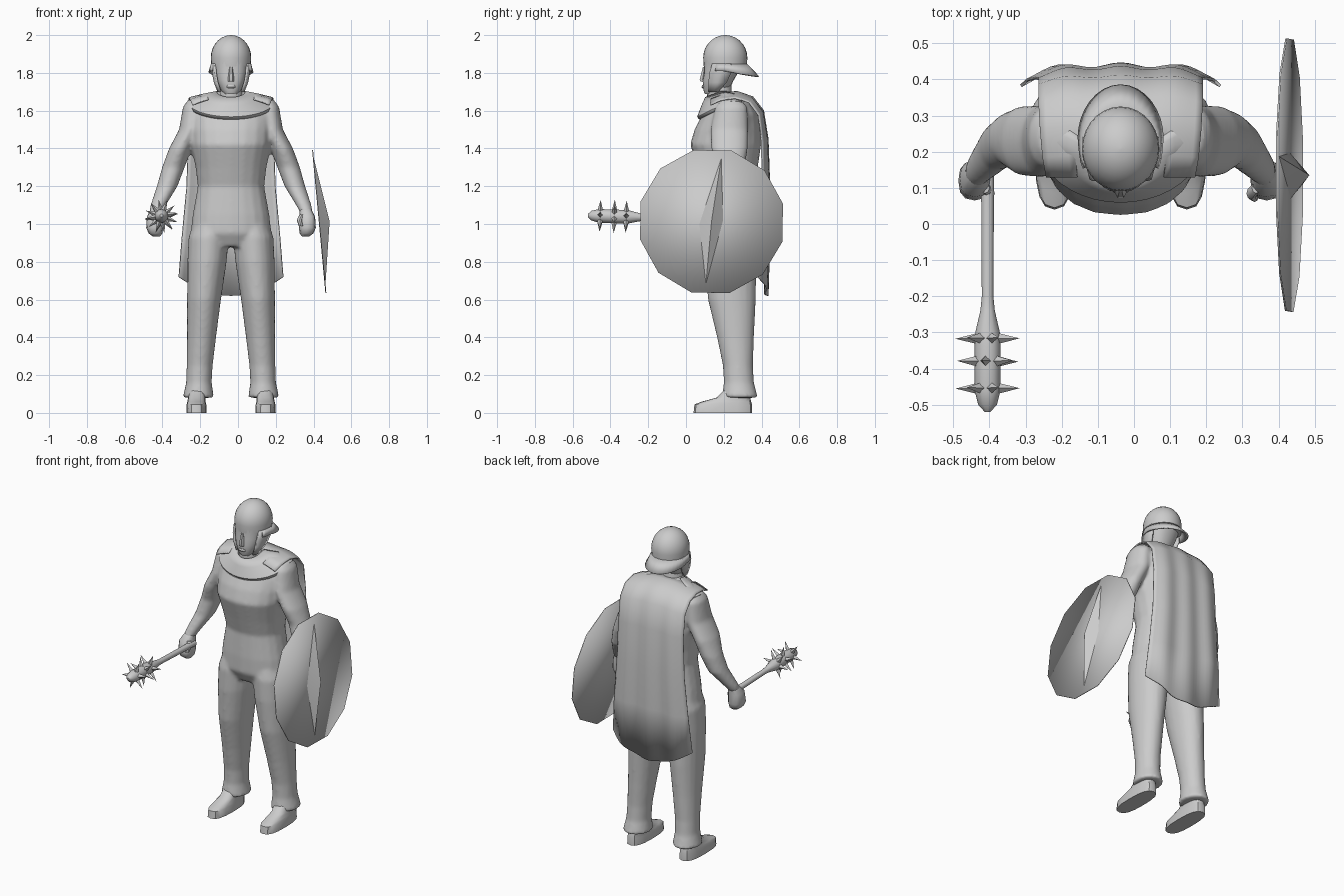
import bpy, bmesh
from math import sin, cos, pi, radians
from mathutils import Matrix, Vector

cube = bpy.data.objects.get("Cube")
if cube:
    bpy.data.objects.remove(cube)

AXIS = -0.037   # symmetry line of the figure
parts = []

grey = bpy.data.materials.new("plain_grey")
grey.use_nodes = True
grey.diffuse_color = (0.6, 0.6, 0.6, 1)
grey.node_tree.nodes["Principled BSDF"].inputs["Base Color"].default_value = (0.6, 0.6, 0.6, 1)


def finish(name, bm, thickness=0):
    """Turn a bmesh into a named object."""
    bmesh.ops.recalc_face_normals(bm, faces=bm.faces)
    mesh = bpy.data.meshes.new(name)
    bm.to_mesh(mesh)
    bm.free()
    mesh.materials.append(grey)
    obj = bpy.data.objects.new(name, mesh)
    bpy.context.collection.objects.link(obj)
    if thickness:
        solid = obj.modifiers.new("thickness", 'SOLIDIFY')
        solid.thickness = thickness
        solid.offset = 0
    parts.append(obj)
    return obj


def skin(bm, rows, closed=False):
    """Bridge rows of points with quads."""
    rows = [[bm.verts.new(p) for p in row] for row in rows]
    n = len(rows[0])
    for low, high in zip(rows, rows[1:]):
        for i in range(n if closed else n - 1):
            j = (i + 1) % n
            bm.faces.new((low[i], low[j], high[j], high[i]))
    return rows


def loft(bm, rings, side=1, sides=20, power=1.0):
    """Closed tube through rings of (height, centre x, centre y, half width, half depth)."""
    def bend(v):
        return abs(v) ** power * (1 if v >= 0 else -1)
    rows = []
    for z, cx, cy, rx, ry in rings:
        angles = [2 * pi * i / sides for i in range(sides)]
        rows.append([(AXIS + side * (cx + rx * bend(cos(a))), cy + ry * bend(sin(a)), z)
                     for a in angles])
    rows = skin(bm, rows, closed=True)
    bm.faces.new(rows[0])
    bm.faces.new(rows[-1])


# Body: torso, trouser legs and arms fused into one smooth skin
torso = [(0.88, 0, .235, .12, .11), (0.95, 0, .235, .215, .148), (1.05, 0, .23, .203, .145),
         (1.2, 0, .23, .176, .14), (1.3, 0, .22, .188, .16), (1.42, 0, .21, .213, .188),
         (1.5, 0, .22, .218, .175), (1.58, 0, .235, .225, .15), (1.64, 0, .235, .205, .115),
         (1.68, 0, .23, .14, .085), (1.7, 0, .2, .07, .065)]
leg = [(.08, .173, .285, .083, .096), (.16, .17, .28, .068, .08), (.25, .166, .275, .069, .08),
       (.4, .156, .262, .077, .098), (.6, .143, .243, .09, .127), (.8, .127, .235, .104, .138),
       (.93, .118, .235, .107, .14), (1.03, .1, .235, .09, .12)]
arm = [(1.66, .195, .24, .03, .05), (1.62, .2, .24, .055, .085), (1.5, .215, .23, .06, .1),
       (1.4, .268, .23, .06, .098), (1.3, .305, .235, .06, .075), (1.2, .338, .215, .055, .065),
       (1.1, .385, .16, .041, .046), (1.06, .4, .138, .034, .038)]
bm = bmesh.new()
loft(bm, torso, power=0.9)
for side in (-1, 1):
    loft(bm, leg, side)
    loft(bm, arm, side)
body = finish("body", bm)
fuse = body.modifiers.new("fuse", 'REMESH')
fuse.mode = 'VOXEL'
fuse.voxel_size = 0.011
fuse.use_smooth_shade = True
relax = body.modifiers.new("relax", 'SMOOTH')
relax.factor = 0.5
relax.iterations = 5

# Hands and shoes
fist = [(1.08, .395, .145, .03, .034), (1.04, .403, .125, .042, .05), (.98, .404, .12, .045, .055),
        (.95, .4, .12, .036, .045), (.935, .395, .12, .02, .025)]
thumb = [(1.05, .375, .1, .012, .015), (1.02, .362, .085, .014, .018), (.99, .37, .075, .012, .014)]
shoe = [(0, .183, .195, .054, .155), (.045, .183, .197, .052, .152), (.06, .183, .215, .048, .13),
        (.08, .181, .25, .046, .09), (.14, .177, .28, .045, .06)]
for side, label in ((-1, "right"), (1, "left")):
    bm = bmesh.new()
    loft(bm, fist, side, 12, 0.8)
    loft(bm, thumb, side, 8)
    finish(label + "_hand", bm)
    bm = bmesh.new()
    loft(bm, shoe, side, 16, 0.75)
    finish(label + "_shoe", bm)

# Head with neck, nose and lips
bm = bmesh.new()
loft(bm, [(1.62, 0, .19, .075, .075), (1.7, 0, .175, .06, .065), (1.8, 0, .18, .055, .06)])
loft(bm, [(1.688, 0, .145, .035, .045), (1.71, 0, .16, .055, .068), (1.76, 0, .17, .075, .082),
          (1.8, 0, .185, .086, .09), (1.86, 0, .2, .095, .105)], power=0.85)
loft(bm, [(1.755, 0, .09, .016, .016), (1.765, 0, .088, .017, .018), (1.83, 0, .098, .008, .01)], sides=6)
loft(bm, [(1.715, 0, .098, .02, .008), (1.725, 0, .095, .026, .013), (1.735, 0, .095, .02, .009)], sides=8)
finish("head", bm)

# Helmet dome
HELM_Y = .208
bm = bmesh.new()
dome = [(1.835, 0, HELM_Y, .104, .114), (1.88, 0, HELM_Y, .107, .117)]
for step in range(1, 8):
    a = step / 7 * radians(88)
    dome.append((1.88 + .12 * sin(a), 0, HELM_Y, .107 * cos(a), .117 * cos(a)))
loft(bm, dome, sides=28)
finish("helmet_dome", bm)

# Neck guard flaring out behind the helmet
inner, outer = [], []
for i in range(25):
    a = radians(-115 + 230 * i / 24)
    back = max(0, cos(a))
    inner.append((AXIS + .103 * sin(a), HELM_Y + .113 * cos(a), 1.845))
    flare = .014 + .048 * back
    outer.append((AXIS + (.103 + flare * .6) * sin(a), HELM_Y + (.113 + flare) * cos(a),
                  1.81 - .03 * back))
bm = bmesh.new()
skin(bm, [inner, outer])
finish("helmet_neck_guard", bm, .009)

# Cheek guards
for side, label in ((-1, "right"), (1, "left")):
    bm = bmesh.new()
    rows = [(1.85, .1, .14, .24), (1.8, .096, .125, .24), (1.75, .086, .12, .215), (1.7, .066, .12, .17)]
    skin(bm, [[(AXIS + side * x * .85, front, z), (AXIS + side * x, (front + back) / 2, z),
               (AXIS + side * x, back, z)] for z, x, front, back in rows])
    finish(label + "_cheek_guard", bm, .01)

# Collar draped over the chest
rows = []
for z, drop, cy, rx, ry in ((1.70, .03, .185, .075, .08), (1.685, .06, .215, .15, .13),
                            (1.65, .082, .235, .228, .172), (1.635, .08, .235, .226, .163)):
    row = []
    for i in range(25):
        a = radians(-200 + 220 * i / 24)
        row.append((AXIS + rx * cos(a), cy + ry * sin(a), z - drop * max(0, -sin(a))))
    rows.append(row)
bm = bmesh.new()
skin(bm, rows)
finish("collar", bm, .008)

# Cape hanging from the shoulders
profile = [(1.675, .13, .205), (1.695, .19, .215), (1.7, .27, .222), (1.672, .35, .226),
           (1.6, .405, .226), (1.45, .428, .226), (1.2, .436, .235), (.95, .436, .258), (.62, .425, .276)]
rows = []
for k, (z, y, half) in enumerate(profile):
    t = k / (len(profile) - 1)
    row = []
    for i in range(25):
        u = -1 + i / 12
        lift = .1 * u * u if k == len(profile) - 1 else -.045 * u * u * (1 - t)
        fold = .008 * t * cos(3 * pi * u) - .035 * t * u ** 4
        row.append((AXIS + half * u, y + fold, z + lift))
    rows.append(row)
bm = bmesh.new()
# leave an opening for the neck at the front of the cape
grid = skin(bm, rows)
bmesh.ops.delete(bm, geom=[v for v in grid[0][6:19]], context='VERTS')
finish("cape", bm, .008)

# Spiked mace, built upright and laid pointing forward
bm = bmesh.new()
mace = [(-.14, .018), (.2, .016), (.24, .02), (.3, .034), (.34, .036), (.46, .036), (.5, .026), (.52, .008)]
loft(bm, [(t, 0, 0, r, r) for t, r in mace], sides=12)
for row, t in enumerate((.317, .38, .455)):
    for k in range(6):
        place = (Matrix.Translation((AXIS, 0, t)) @ Matrix.Rotation(radians(60 * k + 30 * row + 10), 4, 'Z')
                 @ Matrix.Translation((.06, 0, 0)) @ Matrix.Rotation(pi / 2, 4, 'Y'))
        bmesh.ops.create_cone(bm, cap_ends=True, segments=4, radius1=.015, radius2=0,
                              depth=.06, matrix=place)
club = finish("spiked_mace", bm)
club.rotation_euler.x = radians(88)
club.location = (-.405 - AXIS, 0, 1.027)


# Shield: thin leaning twelve-sided plate with a long pointed boss
def on_shield(y, z, out=0):
    return Vector((.43 - .093 * (z - 1.013) + out, y, z))


bm = bmesh.new()
angles = [radians(14 + 30 * k) for k in range(12)]
bm.faces.new([bm.verts.new(on_shield(.135 + .39 * cos(a), 1.013 + .39 * sin(a))) for a in angles])
finish("shield_plate", bm, .005)
bm = bmesh.new()
rim = [bm.verts.new(on_shield(y, z, .002)) for y, z in ((.187, 1.35), (.07, 1), (.105, .68), (.197, 1.02))]
peak = bm.verts.new(on_shield(.135, 1.013, .055))
for k in range(4):
    bm.faces.new((rim[k], rim[(k + 1) % 4], peak))
bm.faces.new(rim)
finish("shield_boss", bm)

# Smooth shading with crisp edges kept
bpy.ops.object.select_all(action='DESELECT')
for obj in parts:
    obj.select_set(True)
bpy.context.view_layer.objects.active = body
bpy.ops.object.shade_smooth_by_angle(angle=radians(38))
